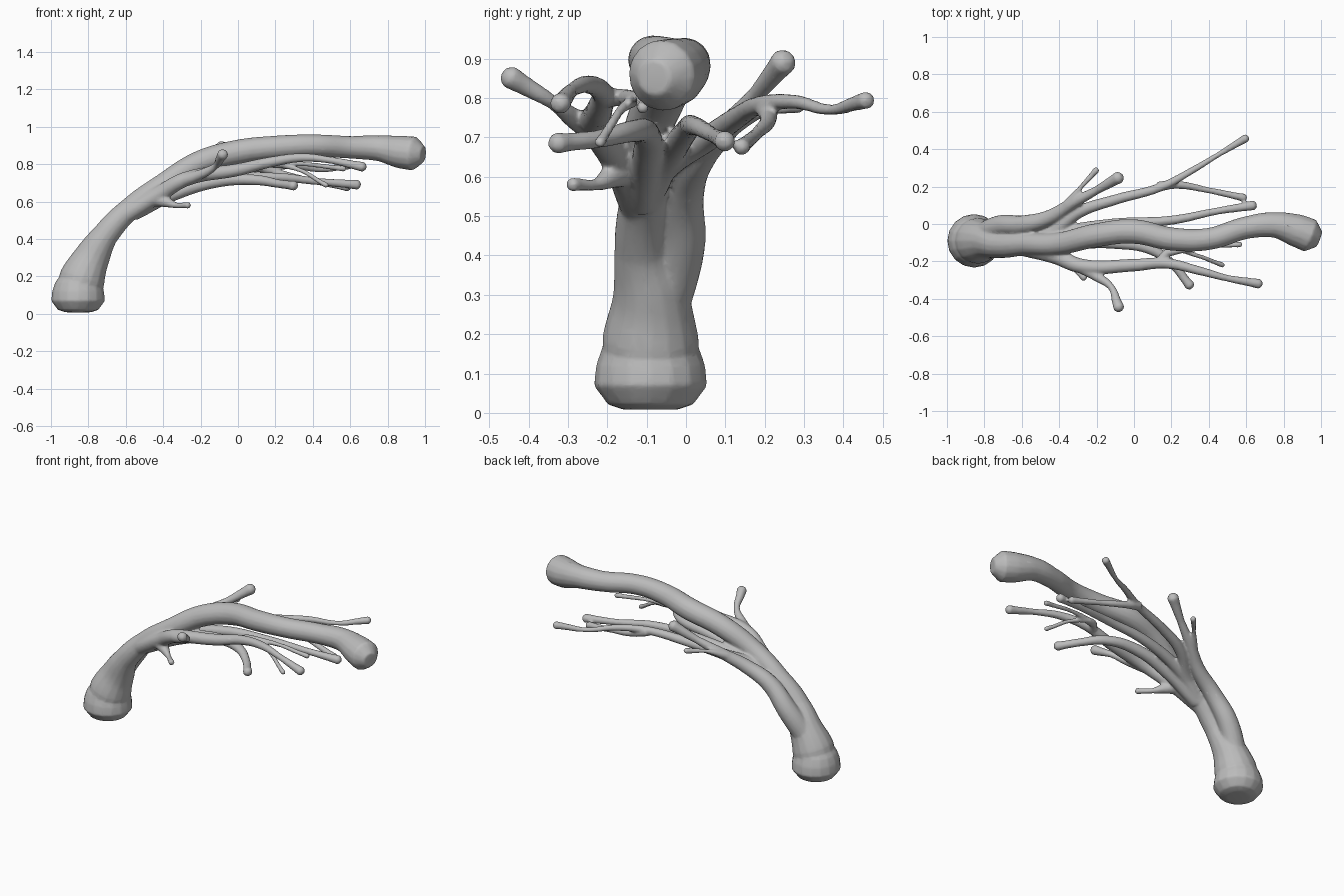
import bpy
from mathutils import Vector

cube = bpy.data.objects.get("Cube")
if cube:
    bpy.data.objects.remove(cube, do_unlink=True)

# One plain grey for the whole vessel tree
grey = bpy.data.materials.new("plain_grey")
grey.use_nodes = True
colour = (0.5, 0.5, 0.5, 1)
grey.diffuse_color = colour
grey.node_tree.nodes["Principled BSDF"].inputs["Base Color"].default_value = colour

# All vessels are tapered splines of one bevelled curve
curve = bpy.data.curves.new("vessel_paths", "CURVE")
curve.dimensions = "3D"
curve.bevel_depth = 1
curve.bevel_resolution = 6
curve.resolution_u = 6
curve.use_fill_caps = True


def tube(points, radii):
    """Add a smooth tube with a rounded far end."""
    points = [Vector(p) for p in points]
    radii = list(radii)
    ahead = (points[-1] - points[-2]).normalized()
    points.append(points[-1] + ahead * radii[-1] * 0.6)
    radii.append(radii[-1] * 0.5)
    spline = curve.splines.new("BEZIER")
    spline.radius_interpolation = "LINEAR"
    spline.bezier_points.add(len(points) - 1)
    for knot, point, radius in zip(spline.bezier_points, points, radii):
        knot.co = point
        knot.radius = radius
        knot.handle_left_type = knot.handle_right_type = "AUTO"


def branch(start, neck, tip, *points):
    """Add a branch that thins from start to neck, then swells into a tip."""
    last = len(points) - 2
    radii = [start + (neck - start) * i / last for i in range(last + 1)]
    before, end = Vector(points[-2]), Vector(points[-1])
    path = list(points[:-1]) + [end.lerp(before, 0.3), end]
    tube(path, radii + [tip * 0.85, tip])


# Upright swollen root
root = [(.008, .07), (.022, .11), (.07, .144), (.12, .139), (.17, .122)]
tube([(-.855, -.09, z) for z, r in root], [r for z, r in root])

# Main vessel
main = [
    ((-.848, -.09, .13), .12), ((-.832, -.09, .19), .123),
    ((-.782, -.09, .3), .097), ((-.71, -.112, .42), .07),
    ((-.58, -.107, .56), .06), ((-.4, -.105, .69), .06),
    ((-.2, -.06, .81), .064), ((0, -.04, .865), .066),
    ((.2, -.08, .89), .062), ((.4, -.08, .9), .059),
    ((.6, -.02, .89), .06), ((.75, -.005, .885), .068),
    ((.87, -.035, .865), .088), ((.94, -.062, .857), .091),
]
tube([p for p, r in main], [r for p, r in main])

# Back stem with its two tips
branch(.07, .022, .034, (-.82, -.07, .24), (-.71, -.012, .42), (-.59, -.004, .56),
       (-.45, .035, .65), (-.33, .11, .73), (-.2, .18, .81), (-.08, .25, .895))
branch(.027, .012, .018, (-.36, .1, .72), (-.28, .2, .765), (-.2, .29, .78))

# Long back branch and its fork
branch(.042, .014, .023, (-.58, -.1, .54), (-.45, -.06, .62), (-.3, .06, .7),
       (-.1, .13, .75), (.15, .2, .785), (.3, .28, .79), (.45, .37, .77), (.6, .46, .795))
branch(.028, .016, .022, (.13, .2, .78), (.22, .21, .75), (.4, .18, .71), (.59, .14, .675))

# Middle branch under the main vessel
branch(.042, .019, .027, (-.56, -.1, .55), (-.4, -.05, .64), (-.1, .0, .715),
       (.2, .02, .73), (.45, .07, .705), (.64, .1, .69))

# Low branch curling to the front
branch(.044, .023, .028, (-.56, -.11, .54), (-.35, -.1, .64), (-.1, -.1, .71),
       (.1, -.14, .715), (.22, -.23, .695), (.3, -.33, .685))

# Long front branch with its offshoots
branch(.05, .018, .027, (-.6, -.12, .53), (-.42, -.17, .64), (-.28, -.225, .72),
       (0, -.22, .77), (.17, -.21, .81), (.35, -.25, .835), (.5, -.29, .82), (.67, -.32, .785))
branch(.036, .018, .03, (-.3, -.22, .71), (-.2, -.28, .745), (-.12, -.34, .79), (-.08, -.45, .855))
branch(.046, .015, .019, (-.46, -.15, .62), (-.39, -.19, .6), (-.33, -.23, .58), (-.265, -.29, .58))
branch(.026, .012, .015, (.13, -.21, .8), (.2, -.14, .8), (.34, -.17, .765), (.475, -.22, .685))
branch(.023, .012, .016, (.19, -.15, .8), (.36, -.12, .8), (.57, -.11, .775))

# Fuse the tubes into one skin with soft joints
paths = bpy.data.objects.new("vessel_paths", curve)
bpy.context.collection.objects.link(paths)
raw = bpy.data.meshes.new_from_object(paths.evaluated_get(bpy.context.evaluated_depsgraph_get()))
bpy.data.objects.remove(paths, do_unlink=True)
tree = bpy.data.objects.new("vessel_tree", raw)
bpy.context.collection.objects.link(tree)
remesh = tree.modifiers.new("fuse", "REMESH")
remesh.mode = "VOXEL"
remesh.voxel_size = 0.007
soften = tree.modifiers.new("soften", "SMOOTH")
soften.factor = 0.5
soften.iterations = 6
thin = tree.modifiers.new("simplify", "DECIMATE")
thin.ratio = 0.25
skin = bpy.data.meshes.new_from_object(tree.evaluated_get(bpy.context.evaluated_depsgraph_get()))
tree.modifiers.clear()
tree.data = skin
skin.materials.clear()
skin.materials.append(grey)
skin.shade_smooth()
